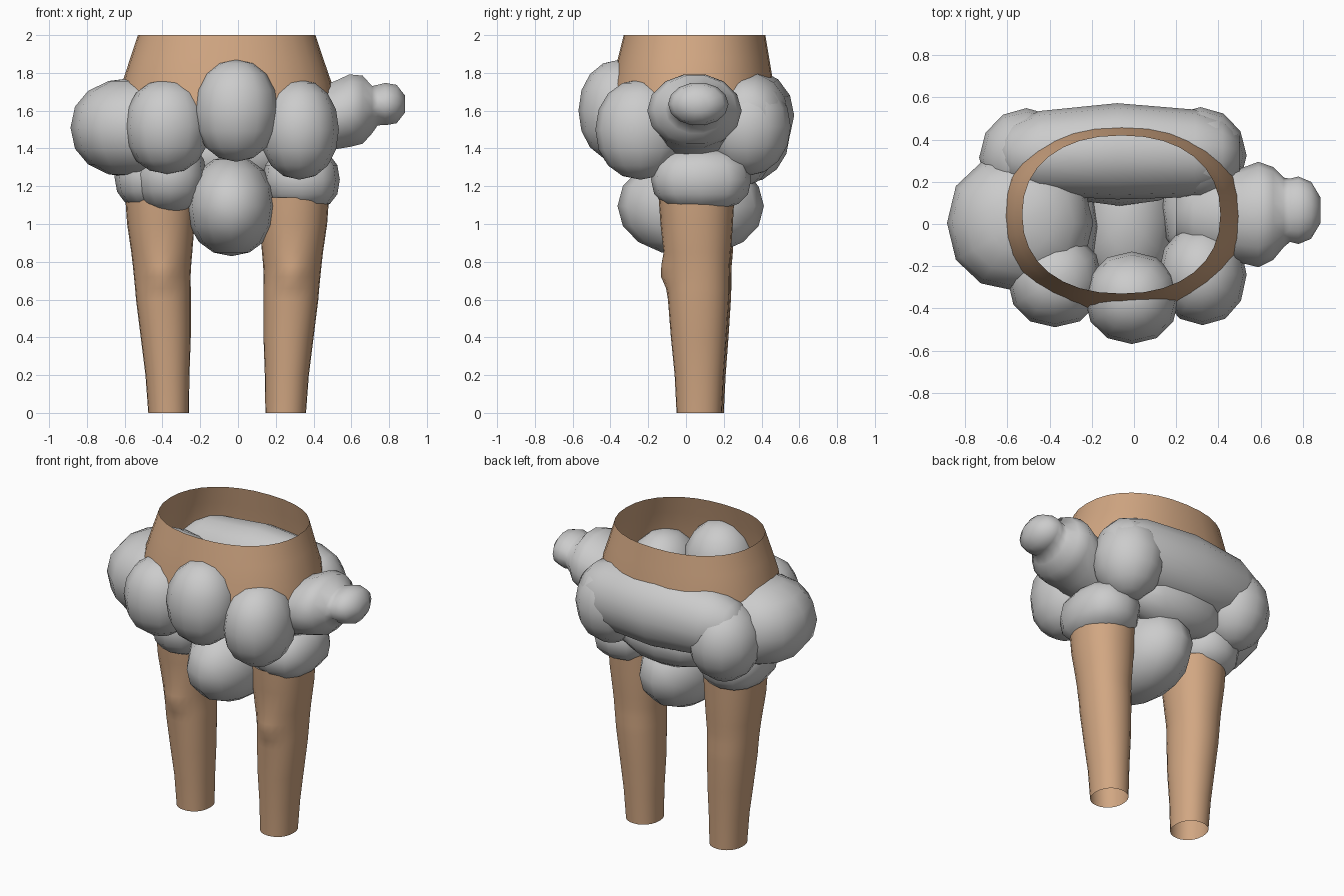
import bpy, bmesh, math
from mathutils import Vector

if "Cube" in bpy.data.objects:
    bpy.data.objects.remove(bpy.data.objects["Cube"])


def material(name, rgb):
    m = bpy.data.materials.new(name)
    m.diffuse_color = (*rgb, 1)
    m.use_nodes = True
    m.node_tree.nodes["Principled BSDF"].inputs["Base Color"].default_value = m.diffuse_color
    return m


SKIN = material("warm tan", (0.64, 0.385, 0.225))
CLOUD = material("light grey", (0.6, 0.6, 0.6))
MID = -0.06  # body centre line in x


def finish(name, bm, mat):
    bmesh.ops.recalc_face_normals(bm, faces=bm.faces)
    me = bpy.data.meshes.new(name)
    for f in bm.faces:
        f.smooth = True
    bm.to_mesh(me)
    bm.free()
    me.materials.append(mat)
    ob = bpy.data.objects.new(name, me)
    bpy.context.collection.objects.link(ob)
    return ob


def soften(v, power):
    """Signed power: below 1 makes round shapes squarer."""
    return math.copysign(abs(v) ** power, v)


def tube(name, rings, mat, n=24, power=1.0, bump=None):
    """Open loft through rings of (z, x0, x1, y0, y1)."""
    bm = bmesh.new()
    prev = None
    for z, x0, x1, y0, y1 in rings:
        ring = []
        for i in range(n):
            a = 2 * math.pi * i / n
            c, s = soften(math.cos(a), power), soften(math.sin(a), power)
            p = Vector(((x0 + x1) / 2 + c * (x1 - x0) / 2,
                        (y0 + y1) / 2 + s * (y1 - y0) / 2, z))
            if bump and s < 0:
                p.y -= bump(c, z)
            ring.append(bm.verts.new(p))
        if prev:
            for i in range(n):
                j = (i + 1) % n
                bm.faces.new((prev[i], prev[j], ring[j], ring[i]))
        prev = ring
    return finish(name, bm, mat)


def sideways_loft(name, rings, n=14):
    """Closed loft along x through rings of (x, y, z, ry, rz)."""
    bm = bmesh.new()
    prev = None
    for x, y, z, ry, rz in rings:
        ring = [bm.verts.new((x, y + ry * math.cos(2 * math.pi * i / n),
                              z + rz * math.sin(2 * math.pi * i / n))) for i in range(n)]
        if prev:
            for i in range(n):
                j = (i + 1) % n
                bm.faces.new((prev[i], prev[j], ring[j], ring[i]))
        else:
            bm.faces.new(ring)
        prev = ring
    bm.faces.new(prev)
    return finish(name, bm, CLOUD)


def puff(name, centre, radii, power=1.0):
    bm = bmesh.new()
    bmesh.ops.create_uvsphere(bm, u_segments=12, v_segments=8, radius=1)
    for v in bm.verts:
        v.co = [c + 1.02 * r * soften(k, power) for c, r, k in zip(centre, radii, v.co)]
    return finish(name, bm, CLOUD)


# Waist: open flared band
tube("waist", [(1.6, -0.635, 0.52, -0.415, 0.48),
               (1.75, -0.612, 0.495, -0.39, 0.462),
               (1.88, -0.57, 0.45, -0.36, 0.44),
               (2.0, -0.53, 0.41, -0.33, 0.42)], SKIN, n=32, power=0.9)


# Legs: open tubes with a kneecap, mirrored about the body centre line
def knee(c, z):
    return 0.04 * math.exp(-(c / 0.5) ** 2 - ((z - 0.74) / 0.07) ** 2)


leg = [(0.0, -0.48, -0.265, -0.05, 0.19), (0.2, -0.495, -0.262, -0.06, 0.20),
       (0.4, -0.52, -0.255, -0.08, 0.215), (0.6, -0.545, -0.255, -0.095, 0.228),
       (0.66, -0.55, -0.255, -0.095, 0.23), (0.72, -0.556, -0.256, -0.095, 0.23),
       (0.78, -0.562, -0.253, -0.102, 0.232), (0.85, -0.57, -0.247, -0.115, 0.238),
       (1.0, -0.592, -0.235, -0.135, 0.248), (1.14, -0.602, -0.228, -0.145, 0.256)]
tube("left_leg", [(z, x0 + 0.005, x1 + 0.005, y0 + 0.01, y1 + 0.01)
                  for z, x0, x1, y0, y1 in leg], SKIN, bump=knee, power=0.93)
tube("right_leg", [(z, 2 * MID - x1, 2 * MID - x0, y0, y1) for z, x0, x1, y0, y1 in leg],
     SKIN, bump=knee, power=0.93)

# Fluffy skirt: overlapping puffs around the hips (centre, radii, squareness)
puffs = {
    "front_puff": ((-0.01, -0.35, 1.6), (0.22, 0.215, 0.265), 0.95),
    "front_left_puff": ((-0.375, -0.265, 1.515), (0.22, 0.22, 0.245), 0.92),
    "front_right_puff": ((0.325, -0.24, 1.5), (0.205, 0.235, 0.26), 0.95),
    "left_side_puff": ((-0.54, 0.005, 1.51), (0.34, 0.32, 0.26), 0.9),
    "back_left_puff": ((-0.51, 0.315, 1.47), (0.22, 0.23, 0.25), 1.0),
    "back_right_puff": ((0.315, 0.325, 1.515), (0.215, 0.225, 0.255), 1.0),
    "lower_back_puff": ((-0.07, 0.27, 1.37), (0.37, 0.18, 0.18), 1.0),
    "left_thigh_puff": ((-0.445, 0.08, 1.25), (0.205, 0.26, 0.175), 0.85),
    "left_inner_thigh_puff": ((-0.36, -0.01, 1.255), (0.19, 0.25, 0.195), 0.9),
    "right_thigh_puff": ((0.335, 0.08, 1.235), (0.2, 0.26, 0.165), 0.82),
    "crotch_puff": ((-0.035, 0.025, 1.095), (0.235, 0.38, 0.26), 0.96),
}
for name, (c, r, power) in puffs.items():
    puff(name, c, r, power)

# Broad rear cushion with blunt rounded ends
sideways_loft("rear_cushion",
              [(x, y, 1.575, 0.228 * s, 0.245 * s) for x, y, s in
               [(-0.64, 0.33, 0.35), (-0.58, 0.33, 0.65), (-0.45, 0.335, 0.88),
                (-0.08, 0.345, 1.0), (0.29, 0.335, 0.91), (0.42, 0.33, 0.74),
                (0.5, 0.33, 0.4)]])

# Side tuft: large lobe reaching inward, thick neck and a small end lobe
sideways_loft("side_tuft", [
    (0.2, 0.04, 1.5, 0.1, 0.1), (0.28, 0.04, 1.51, 0.18, 0.16),
    (0.42, 0.04, 1.54, 0.22, 0.19), (0.51, 0.04, 1.575, 0.225, 0.185),
    (0.59, 0.045, 1.6, 0.25, 0.197), (0.66, 0.05, 1.605, 0.22, 0.185),
    (0.71, 0.055, 1.605, 0.165, 0.128), (0.74, 0.065, 1.63, 0.15, 0.11),
    (0.78, 0.065, 1.635, 0.16, 0.115), (0.84, 0.065, 1.635, 0.135, 0.104),
    (0.885, 0.065, 1.635, 0.06, 0.045)])
